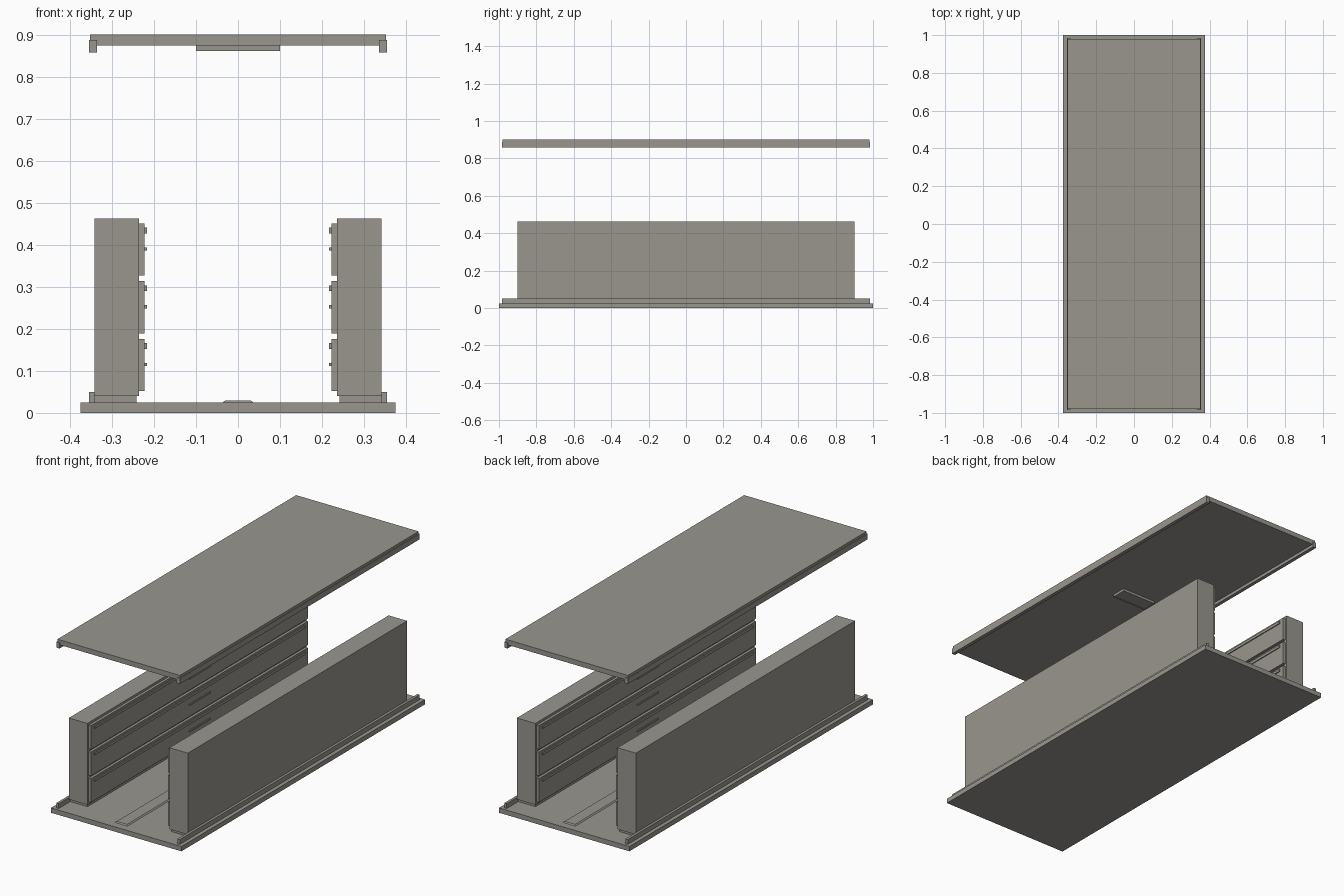
import bpy, bmesh

cube = bpy.data.objects.get("Cube")
if cube:
    bpy.data.objects.remove(cube, do_unlink=True)

COLOUR = (0.32, 0.305, 0.275, 1)
grey = bpy.data.materials.new("warm_grey")
grey.use_nodes = True
grey.diffuse_color = COLOUR
grey.node_tree.nodes["Principled BSDF"].inputs["Base Color"].default_value = COLOUR


def box(name, x, y, z, edit=None):
    """Box over x and z ranges, running from -y to y; edit may reshape it."""
    bm = bmesh.new()
    bmesh.ops.create_cube(bm, size=1)
    for v in bm.verts:
        v.co.x = x[v.co.x > 0]
        v.co.y = y if v.co.y > 0 else -y
        v.co.z = z[v.co.z > 0]
    if edit:
        edit(bm)
    bmesh.ops.recalc_face_normals(bm, faces=bm.faces)
    mesh = bpy.data.meshes.new(name)
    bm.to_mesh(mesh)
    bm.free()
    mesh.materials.append(grey)
    obj = bpy.data.objects.new(name, mesh)
    bpy.context.collection.objects.link(obj)
    return obj


def pair(name, x, y, z):
    """The same box on the left (+x) and, mirrored, on the right (-x)."""
    box("left_" + name, x, y, z)
    box("right_" + name, (-x[1], -x[0]), y, z)


def taper_top(bm):
    """Pull the upper edges inward to make a sloped border."""
    top = max(v.co.z for v in bm.verts)
    for v in bm.verts:
        if v.co.z == top:
            v.co.x -= 0.006 if v.co.x > 0 else -0.006
            v.co.y -= 0.006 if v.co.y > 0 else -0.006


def recess_bottom(bm):
    """Sink a framed panel into the underside."""
    bm.normal_update()
    face = min(bm.faces, key=lambda f: f.calc_center_median().z)
    bmesh.ops.inset_region(bm, faces=[face], thickness=0.006)
    bmesh.ops.inset_region(bm, faces=[face], thickness=0.001, depth=-0.003)


# Floor with its long rails and the low strip along the middle
box("floor", (-0.375, 0.375), 1, (0, 0.025))
box("floor_strip", (-0.036, 0.036), 0.96, (0.025, 0.03), taper_top)
pair("floor_rail", (0.341, 0.355), 0.985, (0.025, 0.05))

# Raised roof with its side rails and the ceiling lamp
box("roof", (-0.352, 0.352), 0.98, (0.874, 0.9))
pair("roof_rail", (0.336, 0.355), 0.985, (0.858, 0.887))
box("ceiling_lamp", (-0.1, 0.1), 0.04, (0.861, 0.874), recess_bottom)

# Side cabinets on recessed plinths
pair("cabinet", (0.236, 0.342), 0.9, (0.04, 0.463))
pair("plinth", (0.242, 0.341), 0.89, (0.025, 0.04))

# Three long drawers per cabinet, each with a full lip and a short handle
for i, tier in enumerate(("lower", "middle", "upper")):
    base = 0.052 + i * 0.1375
    pair(tier + "_drawer", (0.222, 0.236), 0.89, (base, base + 0.124))
    pair(tier + "_drawer_lip", (0.217, 0.222), 0.865, (base + 0.1, base + 0.114))
    pair(tier + "_drawer_handle", (0.217, 0.222), 0.085, (base + 0.059, base + 0.067))
